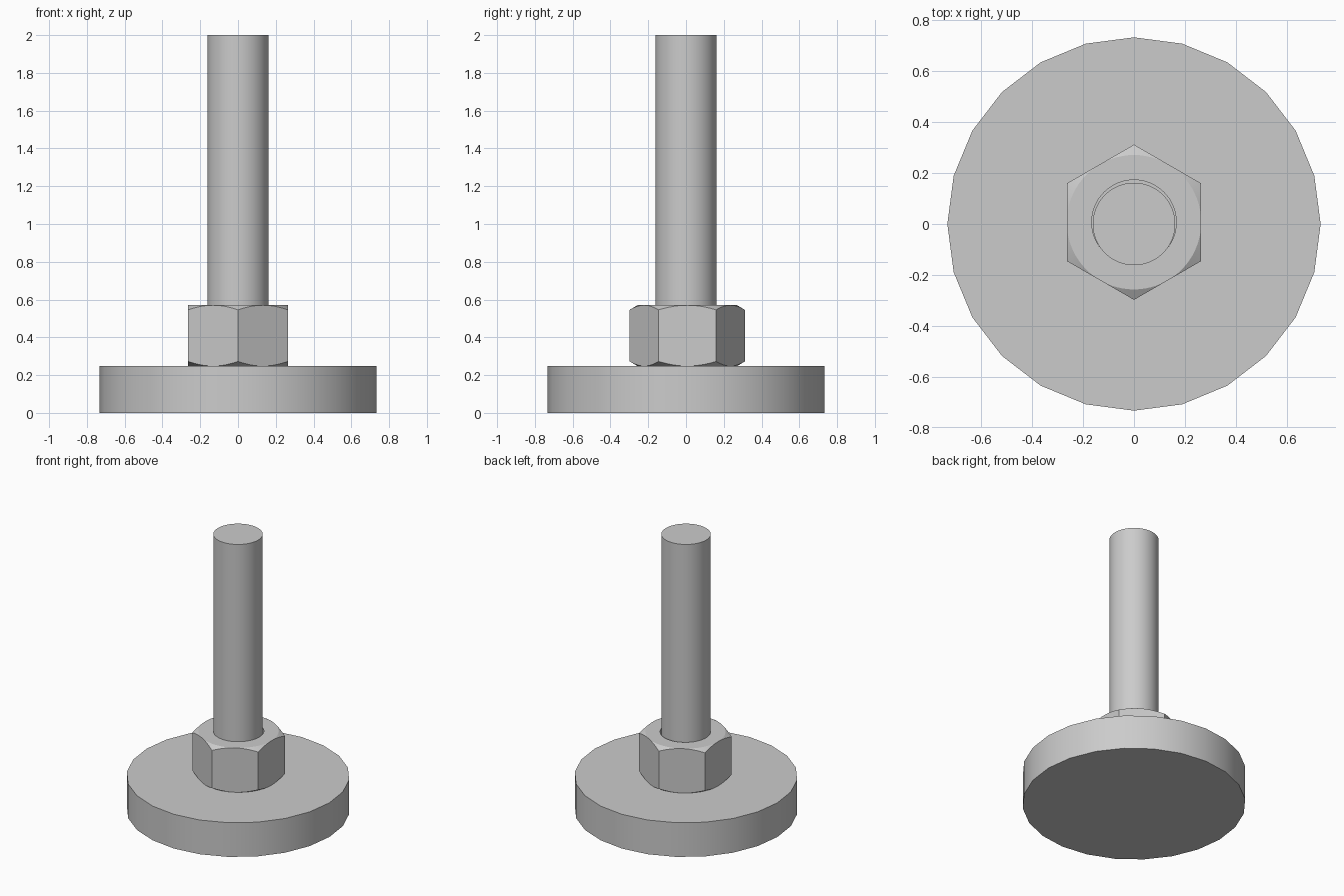
import bpy, bmesh, math

if "Cube" in bpy.data.objects:
    bpy.data.objects.remove(bpy.data.objects["Cube"])


def finish(obj):
    bpy.ops.object.select_all(action='DESELECT')
    obj.select_set(True)
    bpy.context.view_layer.objects.active = obj
    bpy.ops.object.shade_smooth_by_angle(angle=math.radians(20))


def cylinder(name, radius, z0, z1, sides):
    bpy.ops.mesh.primitive_cylinder_add(vertices=sides, radius=radius, depth=z1 - z0,
                                        location=(0, 0, (z0 + z1) / 2))
    obj = bpy.context.object
    obj.name = name
    finish(obj)


def hex_nut(name, apothem, hole, z0, z1, y, steps=72, slope=0.6):
    bm = bmesh.new()
    columns = []
    for i in range(steps):
        deg = i * 360 / steps
        a = math.radians(deg)
        # Distance to the hexagon edge, and the chamfer drop it causes
        r = apothem / math.cos(math.radians((deg + 30) % 60 - 30))
        drop = (r - apothem) * slope
        profile = [(hole, z0), (apothem, z0), (r, z0 + drop),
                   (r, z1 - drop), (apothem, z1), (hole, z1)]
        columns.append([bm.verts.new((p * math.cos(a), p * math.sin(a) + y, z))
                        for p, z in profile])
    for i in range(steps):
        c, d = columns[i], columns[(i + 1) % steps]
        for j in range(6):
            k = (j + 1) % 6
            bm.faces.new((c[j], d[j], d[k], c[k]))
    bmesh.ops.remove_doubles(bm, verts=bm.verts, dist=1e-5)
    bmesh.ops.recalc_face_normals(bm, faces=bm.faces)
    mesh = bpy.data.meshes.new(name)
    bm.to_mesh(mesh)
    bm.free()
    obj = bpy.data.objects.new(name, mesh)
    bpy.context.collection.objects.link(obj)
    finish(obj)


# Round foot pad
cylinder("foot_pad", 0.733, 0.0, 0.248, 24)
# Upright rod
cylinder("rod", 0.162, 0.248, 2.0, 64)
# Chamfered lock nut, very slightly off-centre
hex_nut("lock_nut", 0.264, 0.166, 0.248, 0.57, 0.007)
